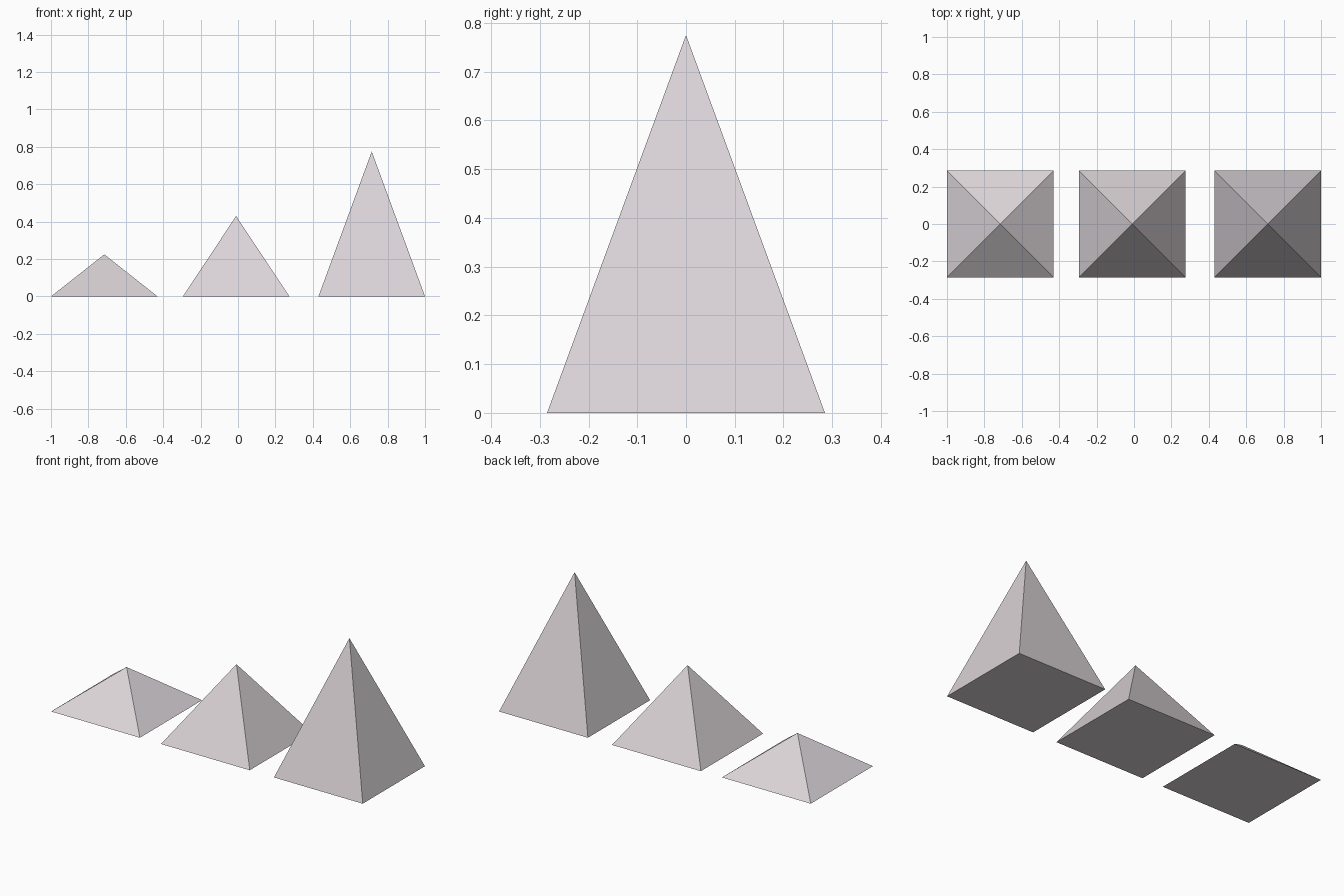
import bpy
import math

cube = bpy.data.objects.get("Cube")
if cube:
    bpy.data.objects.remove(cube, do_unlink=True)

HALF_BASE = 0.285

# Pale stone colour shared by every pyramid
stone = bpy.data.materials.new("pale_pinkish_grey")
stone.use_nodes = True
colour = (0.708, 0.658, 0.686, 1.0)
stone.diffuse_color = colour
stone.node_tree.nodes["Principled BSDF"].inputs["Base Color"].default_value = colour


def pyramid(name, x, height):
    """Square pyramid with a closed base resting on the ground."""
    bpy.ops.mesh.primitive_cone_add(
        vertices=4, radius1=HALF_BASE * math.sqrt(2), radius2=0,
        depth=height, location=(x, 0, height / 2),
        rotation=(0, 0, math.radians(45)))
    obj = bpy.context.object
    obj.name = obj.data.name = name
    bpy.ops.object.transform_apply(location=False, rotation=True, scale=False)
    bpy.ops.object.shade_flat()
    obj.data.materials.append(stone)


# Row of three, rising from right to left
pyramid("low_pyramid", -0.715, 0.225)
pyramid("middle_pyramid", -0.01, 0.43)
pyramid("tall_pyramid", 0.715, 0.775)
